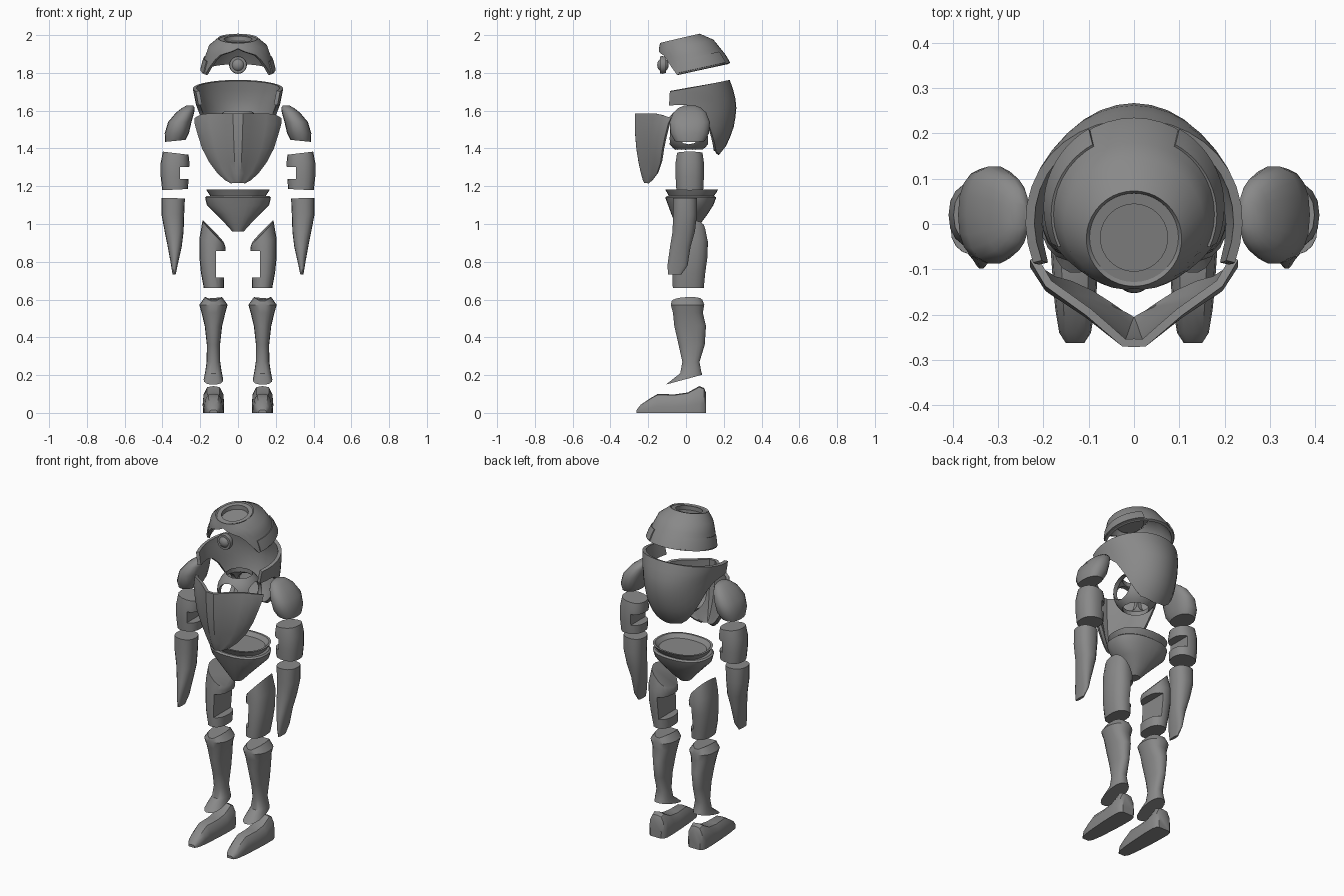
import bpy, bmesh, math
from mathutils import Matrix

if "Cube" in bpy.data.objects:
    bpy.data.objects.remove(bpy.data.objects["Cube"])

grey = bpy.data.materials.new("armour grey")
grey.diffuse_color = (0.25, 0.25, 0.25, 1)
grey.use_nodes = True
grey.node_tree.nodes["Principled BSDF"].inputs["Base Color"].default_value = grey.diffuse_color


def interp(pts, x):
    """Piecewise linear lookup in ascending (x, value) pairs."""
    if x <= pts[0][0]:
        return pts[0][1]
    for (a, p), (b, q) in zip(pts, pts[1:]):
        if x <= b:
            return p + (q - p) * (x - a) / (b - a)
    return pts[-1][1]


def finish(name, bm, thick=0, mirror=False, cutters=(), angle=35):
    bmesh.ops.recalc_face_normals(bm, faces=bm.faces)
    me = bpy.data.meshes.new(name)
    bm.to_mesh(me)
    bm.free()
    ob = bpy.data.objects.new(name, me)
    bpy.context.collection.objects.link(ob)
    me.materials.append(grey)
    if thick:
        s = ob.modifiers.new("thickness", 'SOLIDIFY')
        s.thickness, s.offset = thick, 0
    for c in cutters:
        b = ob.modifiers.new("cut", 'BOOLEAN')
        b.operation, b.object, b.solver = 'DIFFERENCE', c, 'EXACT'
    if mirror:
        ob.modifiers.new("mirror", 'MIRROR').use_clip = False
    bpy.ops.object.select_all(action='DESELECT')
    ob.select_set(True)
    bpy.context.view_layer.objects.active = ob
    bpy.ops.object.convert(target='MESH')
    bpy.ops.object.shade_smooth_by_angle(angle=math.radians(angle))
    for c in cutters:
        bpy.data.objects.remove(c)
    return ob


def grid(name, rows, wrap=False, caps=(False, False), **kw):
    """Skin rows of points; wrap closes each row, caps close first and last row."""
    bm = bmesh.new()
    vs = [[bm.verts.new(p) for p in r] for r in rows]
    n = len(rows[0])
    for a, b in zip(vs, vs[1:]):
        for i in range(n if wrap else n - 1):
            j = (i + 1) % n
            bm.faces.new((a[i], a[j], b[j], b[i]))
    for on, r in zip(caps, (vs[0], vs[-1])):
        if on:
            bm.faces.new(r)
    return finish(name, bm, **kw)


def ring(z, cx, cy, rx, ry, sx=0, sy=0, dip=0, n=18):
    """Slightly squared ellipse, with slopes in x and y and a centre dip."""
    pts = []
    for i in range(n):
        a = 2 * math.pi * i / n
        c, s = math.cos(a), math.sin(a)
        x = rx * math.copysign(abs(c) ** 0.85, c)
        y = ry * math.copysign(abs(s) ** 0.85, s)
        pts.append((cx + x, cy + y, z + sx * x + sy * y + dip * abs(x)))
    return pts


def loft(name, rings, n=18, **kw):
    return grid(name, [ring(*r, n=n) for r in rings], True, (True, True), **kw)


def cutter(box=None, axis=None, centre=None, radius=0):
    bm = bmesh.new()
    if box:
        bmesh.ops.create_cube(bm, size=1)
        for v in bm.verts:
            v.co = [lo + (c + 0.5) * (hi - lo) for c, (lo, hi) in zip(v.co, box)]
    else:
        bmesh.ops.create_cone(bm, cap_ends=True, segments=16, radius1=radius, radius2=radius, depth=0.6)
        turn = {'X': Matrix.Rotation(math.pi / 2, 4, 'Y'), 'Y': Matrix.Rotation(math.pi / 2, 4, 'X'),
                'Z': Matrix.Identity(4)}[axis]
        bmesh.ops.transform(bm, matrix=Matrix.Translation(centre) @ turn, verts=bm.verts)
    me = bpy.data.meshes.new("cutter")
    bm.to_mesh(me)
    bm.free()
    ob = bpy.data.objects.new("cutter", me)
    bpy.context.collection.objects.link(ob)
    ob.hide_render = True
    return ob


# Helmet: tilted dome, open at the face, recessed crown
CY = [(1.80, .04), (1.845, .03), (1.94, 0), (1.985, -.03)]
RX = [(1.80, .188), (1.845, .178), (1.94, .148), (1.985, .10)]
RY = [(1.80, .188), (1.845, .175), (1.94, .14), (1.985, .10)]
BROW = [(0, 1.957), (14, 1.94), (35, 1.92), (48, 1.88), (62, 1.80)]


def helmet_pt(c, deg, grow=0.0, inner=1.0):
    a = math.radians(deg)
    x = (interp(RX, c) * inner + grow) * math.sin(a)
    y = interp(CY, c) - (interp(RY, c) * inner + grow) * math.cos(a)
    return (x, y, c + 0.22 * y)


angles = [i * 360 / 40 for i in range(40)]
levels = [0, .25, .5, .75, 1]
rows = [[helmet_pt(1.985 - t * (1.985 - interp(BROW, min(d, 360 - d))), d) for d in angles] for t in levels]
grid("helmet", rows, True, thick=0.015)
rec = [[helmet_pt(1.985, d, inner=k) for d in angles] for k in (.98, .74)]
rec.append([(x, y, z - .025) for x, y, z in rec[-1]])
grid("helmet_crown", rec, True, (False, True))
# Band of plating on both sides of the helmet
band = [[helmet_pt(c, d, .009) for d in range(66, 151, 6)] for c in (1.808, 1.845, 1.872)]
grid("helmet_side_panel", band, thick=0.009, mirror=True)

# Eye lens with a rim
bm = bmesh.new()
bmesh.ops.create_uvsphere(bm, u_segments=20, v_segments=12, radius=.036)
bmesh.ops.transform(bm, matrix=Matrix.Translation((0, -.122, 1.842)) @ Matrix.Diagonal((1, .85, 1, 1)), verts=bm.verts)
finish("eye_lens", bm)
lens = [(-.137, .034), (-.137, .044), (-.125, .047), (-.107, .042), (-.107, .03)]
grid("eye_rim", [[(r * math.cos(k * math.pi / 10), y, 1.842 + r * math.sin(k * math.pi / 10))
                  for k in range(20)] for y, r in lens], True, (True, True))

# Back shell: wraps the shoulders and narrows to a rounded tip behind
EDGE = [(0, 1.37), (30, 1.385), (45, 1.42), (58, 1.50), (70, 1.58), (80, 1.62), (90, 1.632), (110, 1.63)]
SX = [(1.37, .15), (1.42, .175), (1.5, .195), (1.63, .212), (1.72, .23), (1.76, .232)]
SY = [(1.37, .165), (1.42, .205), (1.5, .24), (1.6, .258), (1.68, .25), (1.76, .222)]
rows = []
for k in range(9):
    row = []
    for d in range(-110, 111, 10):
        a = math.radians(d)
        low, top = interp(EDGE, abs(d)), 1.718 + .042 * math.cos(a)
        z = top + (low - top) * k / 8
        row.append((interp(SX, z) * math.sin(a), interp(SY, z) * math.cos(a), z))
    rows.append(row)
grid("back_shell", rows, thick=0.02)

# Chest plate: keel-shaped front shell tapering downward
US = [0, .1, .28, .45, .65, .85, .94, 1]
KEEL = [(0, 0), (.1, 0), (.45, .36), (.85, .70), (1, 1)]
CHEST = [(1.585, .222, -.262, -.075), (1.53, .222, -.262, -.09), (1.47, .205, -.26, -.105),
         (1.40, .182, -.254, -.12), (1.33, .145, -.243, -.13), (1.27, .10, -.23, -.15),
         (1.235, .06, -.22, -.175), (1.22, .03, -.213, -.195)]
us = [-u for u in US[:0:-1]] + US
rows = [[(w * u, yf + (yb - yf) * interp(KEEL, abs(u)),
          z - (.025 * max(0, abs(u) - .8) / .2 if i == 0 else 0)) for u in us]
        for i, (z, w, yf, yb) in enumerate(CHEST)]
grid("chest_plate", rows, thick=0.018)

# Chest core: hollow ball opened along all three axes
mid = (0, .015, 1.495)
bm = bmesh.new()
bmesh.ops.create_uvsphere(bm, u_segments=24, v_segments=16, radius=.115)
bmesh.ops.translate(bm, vec=mid, verts=bm.verts)
finish("chest_core", bm, thick=0.02, cutters=[cutter(axis=k, centre=mid, radius=.073) for k in 'XYZ'])

# Shoulders and arms
loft("shoulder_pads", [(1.44, .332, .02, .054, .08, -.1), (1.48, .324, .02, .064, .103), (1.54, .308, .02, .062, .108),
                       (1.59, .28, .02, .048, .088), (1.615, .262, .02, .033, .06), (1.627, .255, .02, .018, .03)],
     mirror=True, angle=50)
loft("upper_arms", [(1.375, .33, .02, .068, .068, .12), (1.325, .333, .02, .076, .076),
                    (1.25, .335, .02, .074, .076), (1.182, .333, .02, .068, .072, -.05)],
     mirror=True, cutters=[cutter(box=((.2, .308), (-.2, .2), (1.237, 1.303)))])
loft("forearms", [(1.137, .343, -.005, .062, .064, .03), (1.05, .345, -.005, .06, .064), (.96, .338, -.012, .05, .06),
                  (.88, .335, -.03, .037, .055), (.78, .337, -.045, .017, .054), (.732, .338, -.06, .008, .035)],
     mirror=True)

# Pelvis cup and the tray on top of it
loft("pelvis", [(1.148, 0, .025, .165, .125), (1.14, 0, .025, .174, .135), (1.10, 0, .025, .165, .12),
                (1.05, 0, .018, .115, .095), (1.0, 0, .01, .066, .065), (.96, 0, 0, .03, .035)], n=28)
loft("waist_tray", [(1.146, 0, .028, .145, .118), (1.165, 0, .03, .158, .13), (1.182, 0, .03, .168, .14),
                    (1.182, 0, .03, .156, .128), (1.16, 0, .03, .135, .108)], n=28)

# Legs
loft("thighs", [(.957, .13, .02, .058, .082, 1.05, .1), (.90, .135, .025, .069, .092, .35), (.82, .137, .022, .067, .092),
                (.74, .134, .015, .062, .088), (.66, .128, .012, .053, .083)],
     mirror=True, cutters=[cutter(box=((0, .116), (-.2, .3), (.718, .858)))])
loft("shins", [(.59, .13, .005, .046, .082, 0, .05, .5), (.572, .13, .008, .075, .09), (.53, .13, .01, .063, .08),
               (.46, .13, .022, .046, .085), (.36, .13, .03, .035, .07), (.27, .13, .026, .036, .046),
               (.215, .13, .025, .044, .056, 0, .1), (.176, .13, -.01, .052, .098, 0, .27)], mirror=True)
# Feet: cross-sections from toe to heel (y, half width, height)
FOOT = [(-.262, .02, .015), (-.24, .034, .043), (-.19, .042, .077), (-.15, .046, .1), (-.06, .052, .098),
        (.01, .055, .108), (.07, .055, .142), (.095, .048, .132), (.105, .036, .11)]
SECT = [(-1, 0), (1, 0), (1.03, .35), (.95, .7), (.6, .96), (0, 1), (-.6, .96), (-.95, .7), (-1.03, .35)]
grid("feet", [[(.13 + w * a, y, h * b) for a, b in SECT] for y, w, h in FOOT], True, (True, True), mirror=True)
